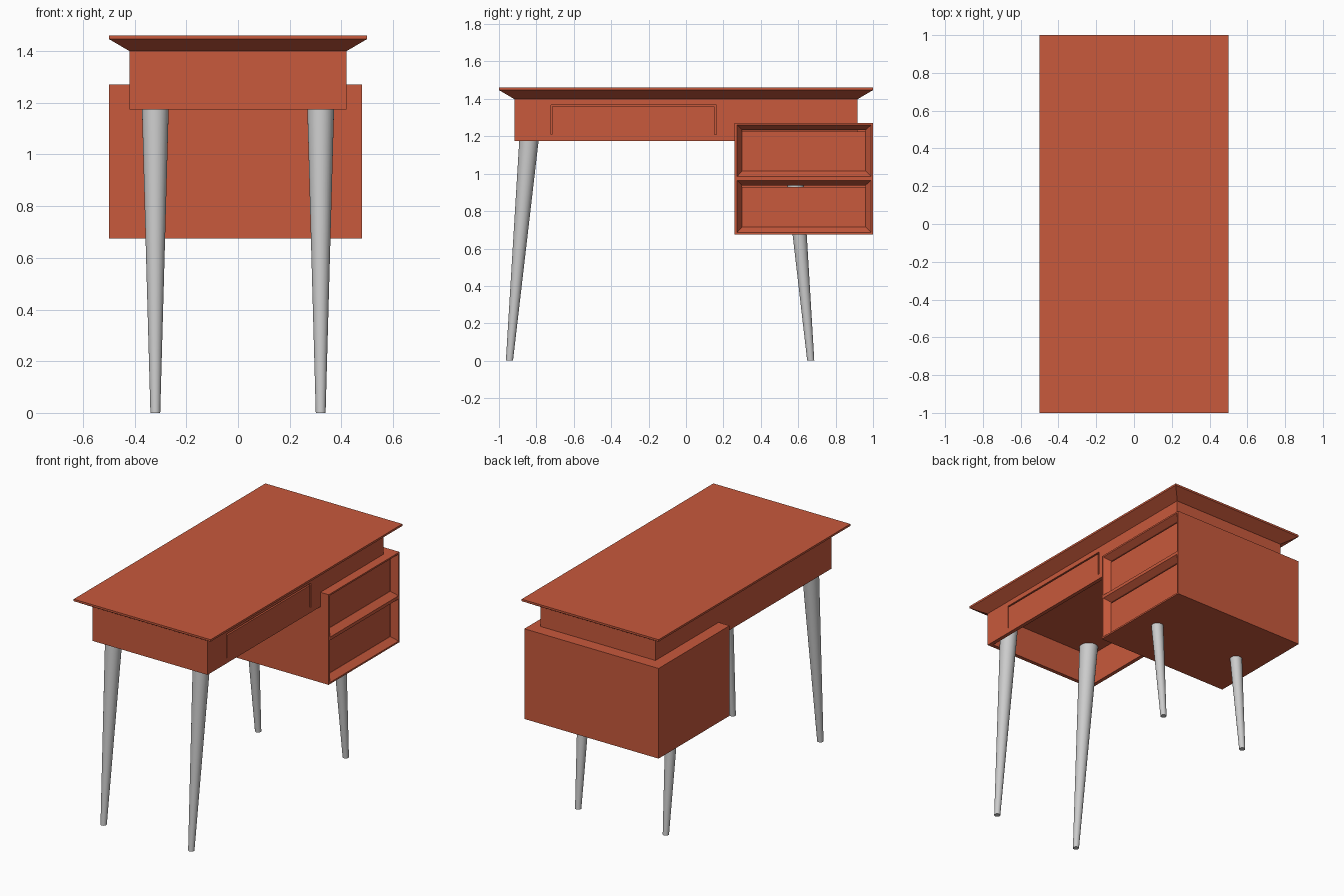
import bpy, bmesh

if "Cube" in bpy.data.objects:
    bpy.data.objects.remove(bpy.data.objects["Cube"])

mat = bpy.data.materials.new("red_orange")
mat.diffuse_color = (0.58, 0.10, 0.045, 1)
mat.use_nodes = True
mat.node_tree.nodes["Principled BSDF"].inputs["Base Color"].default_value = mat.diffuse_color


def finish(name, bm, material=mat):
    bmesh.ops.recalc_face_normals(bm, faces=bm.faces[:])
    me = bpy.data.meshes.new(name)
    bm.to_mesh(me)
    bm.free()
    ob = bpy.data.objects.new(name, me)
    bpy.context.collection.objects.link(ob)
    if material:
        me.materials.append(material)
    return ob


def loft(name, rings, material=mat):
    """Skin equal-length rings of points and cap both ends."""
    bm = bmesh.new()
    vs = [[bm.verts.new(p) for p in r] for r in rings]
    n = len(vs[0])
    for a, b in zip(vs, vs[1:]):
        for i in range(n):
            j = (i + 1) % n
            bm.faces.new((a[i], a[j], b[j], b[i]))
    bm.faces.new(vs[0])
    bm.faces.new(vs[-1])
    return finish(name, bm, material)


def rect_z(hx, hy, z):
    return [(-hx, -hy, z), (hx, -hy, z), (hx, hy, z), (-hx, hy, z)]


def rect_x(x, y0, y1, z0, z1):
    return [(x, y0, z0), (x, y1, z0), (x, y1, z1), (x, y0, z1)]


def box(name, x0, x1, y0, y1, z0, z1, material=mat):
    return loft(name, [rect_x(x0, y0, y1, z0, z1), rect_x(x1, y0, y1, z0, z1)], material)


def cut(target, cutter):
    m = target.modifiers.new("cut", 'BOOLEAN')
    m.operation = 'DIFFERENCE'
    m.solver = 'EXACT'
    m.object = cutter
    cutter.hide_render = True
    cutter.hide_viewport = True


# Table top with an undercut edge
loft("table_top", [rect_z(0.42, 0.92, 1.40), rect_z(0.5, 1.0, 1.447), rect_z(0.5, 1.0, 1.46)])

# Apron, hollow from below
apron = loft("apron", [rect_z(0.42, 0.918, 1.175), rect_z(0.42, 0.918, 1.402)])
cut(apron, box("apron_hollow", -0.395, 0.395, -0.893, 0.893, 1.1, 1.39))

# Grooves outlining the wide drawer
for i, (y0, y1, z0, z1) in enumerate([(-0.722, 0.162, 1.358, 1.368),
                                      (-0.722, -0.716, 1.21, 1.362),
                                      (0.152, 0.162, 1.21, 1.362)]):
    cut(apron, box(f"groove_cutter_{i}", 0.408, 0.45, y0, y1, z0, z1))

# Side cabinet with two recessed drawers
cabinet = box("cabinet", -0.5, 0.48, 0.26, 1.0, 0.675, 1.27)
for label, z0, z1 in [("lower", 0.685, 0.964), ("upper", 0.984, 1.26)]:
    inner = (0.30, 0.96, z0 + 0.031, z1 - 0.026)
    cut(cabinet, loft(f"{label}_recess_cutter", [
        rect_x(0.481, 0.273, 0.99, z0, z1),
        rect_x(0.44, *inner),
        rect_x(0.335, *inner)]))
    # Drawer front leaves a finger gap along its top
    box(f"{label}_drawer_front", 0.40, 0.438, 0.295, 0.965, z0 + 0.028, z1 - 0.034)

# Tapered splayed legs
for end, y0, y1 in [("front", -0.944, -0.82), ("rear", 0.667, 0.544)]:
    for side, x in [("left", -0.32), ("right", 0.32)]:
        bm = bmesh.new()
        bmesh.ops.create_cone(bm, cap_ends=True, segments=32,
                              radius1=0.019, radius2=0.058, depth=1.4)
        for v in bm.verts:
            t = (v.co.z + 0.7) / 1.4
            v.co.x += x
            v.co.y += y0 + (y1 - y0) * t
            v.co.z += 0.7
        leg = finish(f"{end}_{side}_leg", bm, None)
        bpy.ops.object.select_all(action='DESELECT')
        leg.select_set(True)
        bpy.context.view_layer.objects.active = leg
        bpy.ops.object.shade_smooth_by_angle(angle=0.6)
